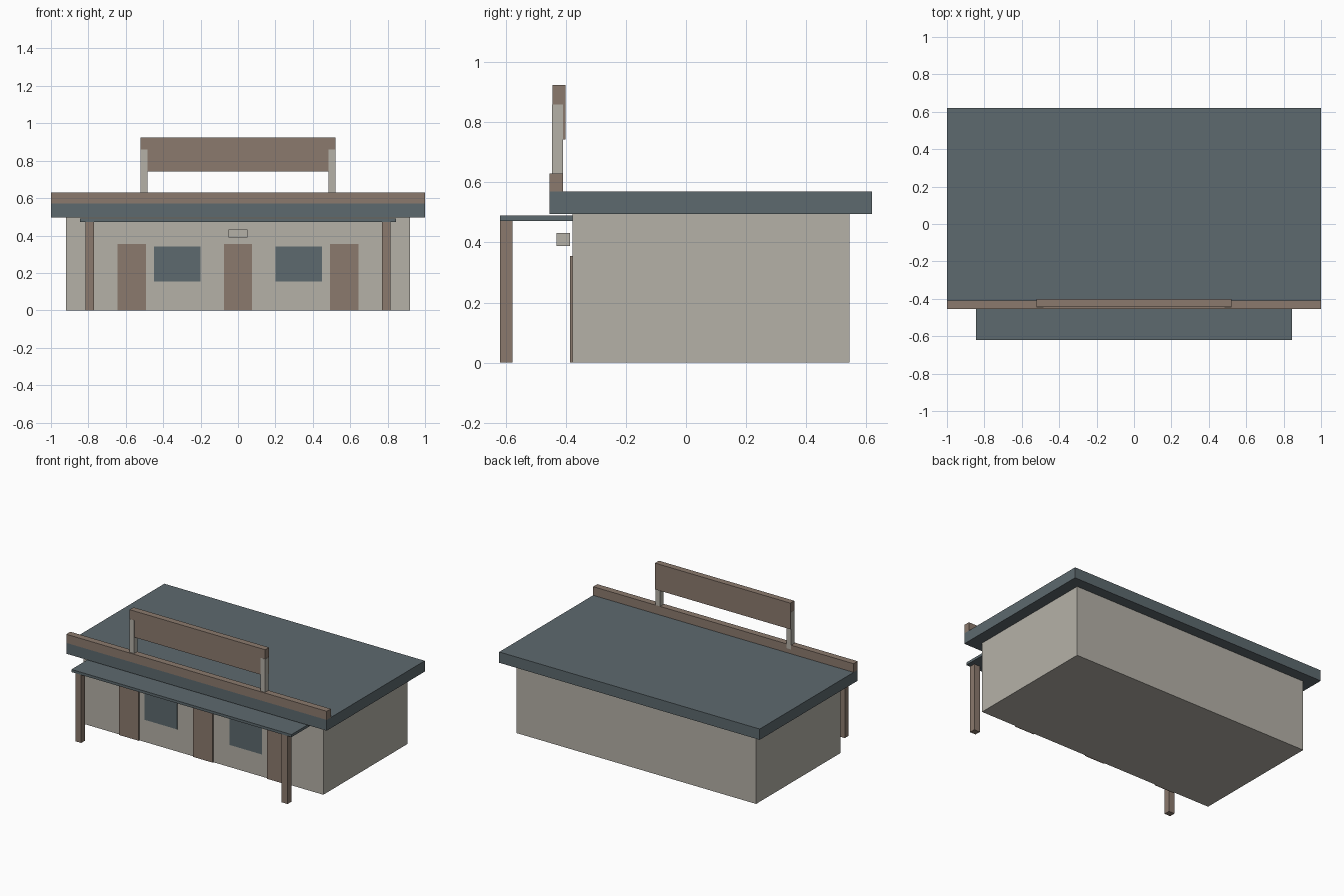
import bpy

cube = bpy.data.objects.get("Cube")
if cube:
    bpy.data.objects.remove(cube, do_unlink=True)


def material(name, rgb):
    mat = bpy.data.materials.new(name)
    mat.use_nodes = True
    color = (*rgb, 1.0)
    mat.diffuse_color = color
    mat.node_tree.nodes["Principled BSDF"].inputs["Base Color"].default_value = color
    return mat


plaster = material("warm_grey_plaster", (0.46, 0.44, 0.39))
wood = material("brown_wood", (0.26, 0.195, 0.155))
slate = material("slate_blue", (0.11, 0.142, 0.157))


def box(name, mat, x, y, z):
    """Box from (low, high) ranges along each axis."""
    bpy.ops.mesh.primitive_cube_add(size=1, location=[sum(r) / 2 for r in (x, y, z)])
    obj = bpy.context.object
    obj.name = name
    obj.scale = [r[1] - r[0] for r in (x, y, z)]
    bpy.ops.object.transform_apply(location=False, rotation=False, scale=True)
    obj.data.materials.append(mat)
    return obj


def pair(name, mat, x, y, z):
    """Matching boxes on the left (+x) and right (-x)."""
    box("left_" + name, mat, x, y, z)
    box("right_" + name, mat, (-x[1], -x[0]), y, z)


# Main building and overhanging flat roof
box("walls", plaster, (-0.92, 0.92), (-0.378, 0.545), (0, 0.495))
box("roof", slate, (-1, 1), (-0.455, 0.62), (0.495, 0.57))
box("parapet", wood, (-1, 1), (-0.455, -0.41), (0.57, 0.63))

# Blank sign board with its supports
box("sign_board", wood, (-0.52, 0.52), (-0.445, -0.402), (0.743, 0.925))
pair("sign_support", plaster, (0.485, 0.521), (-0.446, -0.41), (0.6, 0.86))

# Porch canopy and posts
box("canopy", slate, (-0.845, 0.845), (-0.62, -0.376), (0.472, 0.49))
pair("porch_post", wood, (0.77, 0.815), (-0.62, -0.578), (0, 0.472))

# Doors, windows and the lamp above the middle door
box("middle_door", wood, (-0.076, 0.076), (-0.386, -0.376), (0, 0.355))
pair("side_door", wood, (0.492, 0.645), (-0.386, -0.376), (0, 0.355))
pair("window", slate, (0.2, 0.45), (-0.381, -0.376), (0.155, 0.34))
box("lamp", plaster, (-0.052, 0.052), (-0.431, -0.386), (0.388, 0.432))
